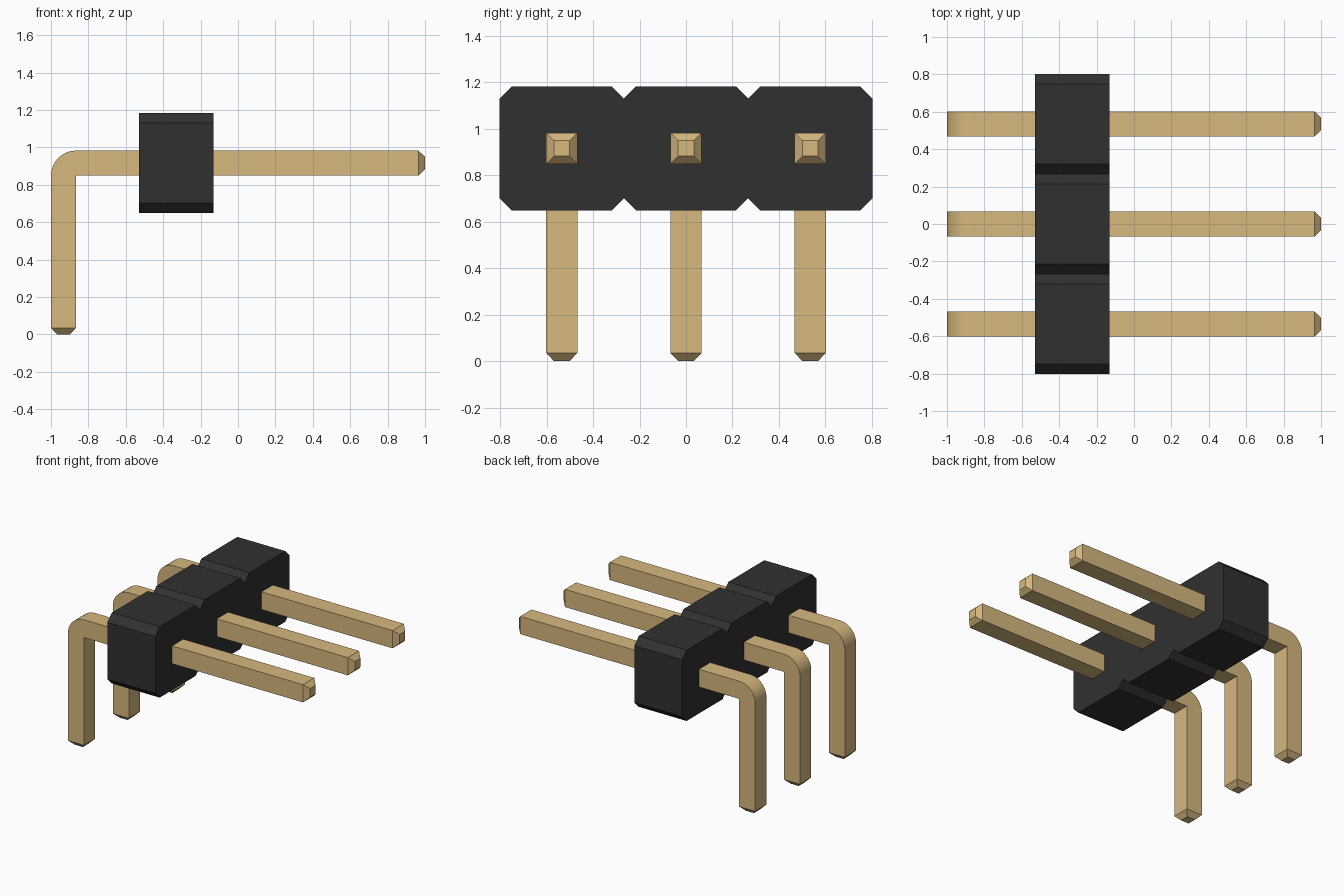
import bpy, bmesh, math
from mathutils import Vector

cube = bpy.data.objects.get("Cube")
if cube:
    bpy.data.objects.remove(cube, do_unlink=True)

PITCH = 0.535                     # spacing of the pins
W = 0.134                         # pin thickness
TIP = 0.035                       # length of the tapered pin ends
AXIS_Z = 0.916                    # height of the horizontal pin run
ROWS = (-PITCH, 0, PITCH)


def material(name, colour, roughness):
    mat = bpy.data.materials.new(name)
    mat.use_nodes = True
    mat.diffuse_color = (*colour, 1)
    bsdf = mat.node_tree.nodes["Principled BSDF"]
    bsdf.inputs["Base Color"].default_value = (*colour, 1)
    bsdf.inputs["Roughness"].default_value = roughness
    return mat


def prism(bm, points, direction):
    """Extrude a flat outline along a direction."""
    face = bm.faces.new([bm.verts.new(p) for p in points])
    new = bmesh.ops.extrude_face_region(bm, geom=[face])["geom"]
    verts = [g for g in new if isinstance(g, bmesh.types.BMVert)]
    bmesh.ops.translate(bm, verts=verts, vec=direction)
    bmesh.ops.recalc_face_normals(bm, faces=bm.faces)


def finish(bm, name, mat):
    mesh = bpy.data.meshes.new(name)
    bm.to_mesh(mesh)
    bm.free()
    mesh.materials.append(mat)
    obj = bpy.data.objects.new(name, mesh)
    bpy.context.collection.objects.link(obj)
    return obj


def taper(bm, direction):
    """Draw the end face facing the direction out into a blunt tip."""
    direction = Vector(direction)
    face = max(bm.faces, key=lambda f: f.calc_center_median().dot(direction)
               if f.normal.dot(direction) > 0.99 else -10)
    centre = face.calc_center_median()
    tip = bmesh.ops.extrude_discrete_faces(bm, faces=[face])["faces"][0]
    for v in tip.verts:
        v.co = centre + (v.co - centre) * 0.5 + direction * TIP


gold = material("pin gold", (0.67, 0.48, 0.21), 0.5)
black = material("housing black", (0.03, 0.03, 0.03), 0.7)

# Housing: a row of chamfered blocks sharing one outline
half, cut = PITCH / 2, 0.053
top, bottom = AXIS_Z + half, AXIS_Z - half
upper, lower = [], []
for y in ROWS:
    for outline, z, s in ((upper, top, -1), (lower, bottom, 1)):
        outline += [(y - half, z + s * cut), (y - half + cut, z),
                    (y + half - cut, z)]
upper.append((ROWS[-1] + half, top - cut))
lower.append((ROWS[-1] + half, bottom + cut))
bm = bmesh.new()
prism(bm, [(-0.53, y, z) for y, z in upper + lower[::-1]], (0.4, 0, 0))
finish(bm, "housing", black)

# Pins: bent square wire, rounded outside the bend and square inside
high, low = AXIS_Z + W / 2, AXIS_Z - W / 2
inner = -1 + W
STEPS = 10
bend = [(inner + W * math.cos(a), low + W * math.sin(a))
        for a in (math.pi / 2 * (1 + i / STEPS) for i in range(STEPS + 1))]
side = [(1 - TIP, low), (1 - TIP, high), *bend,
        (-1, TIP), (inner, TIP), (inner, low)]

for label, y in zip(("front", "middle", "back"), ROWS):
    bm = bmesh.new()
    prism(bm, [(x, y - W / 2, z) for x, z in side], (0, W, 0))
    taper(bm, (1, 0, 0))
    taper(bm, (0, 0, -1))
    pin = finish(bm, label + "_pin", gold)
    bpy.ops.object.select_all(action="DESELECT")
    pin.select_set(True)
    bpy.context.view_layer.objects.active = pin
    bpy.ops.object.shade_smooth_by_angle(angle=math.radians(25))
